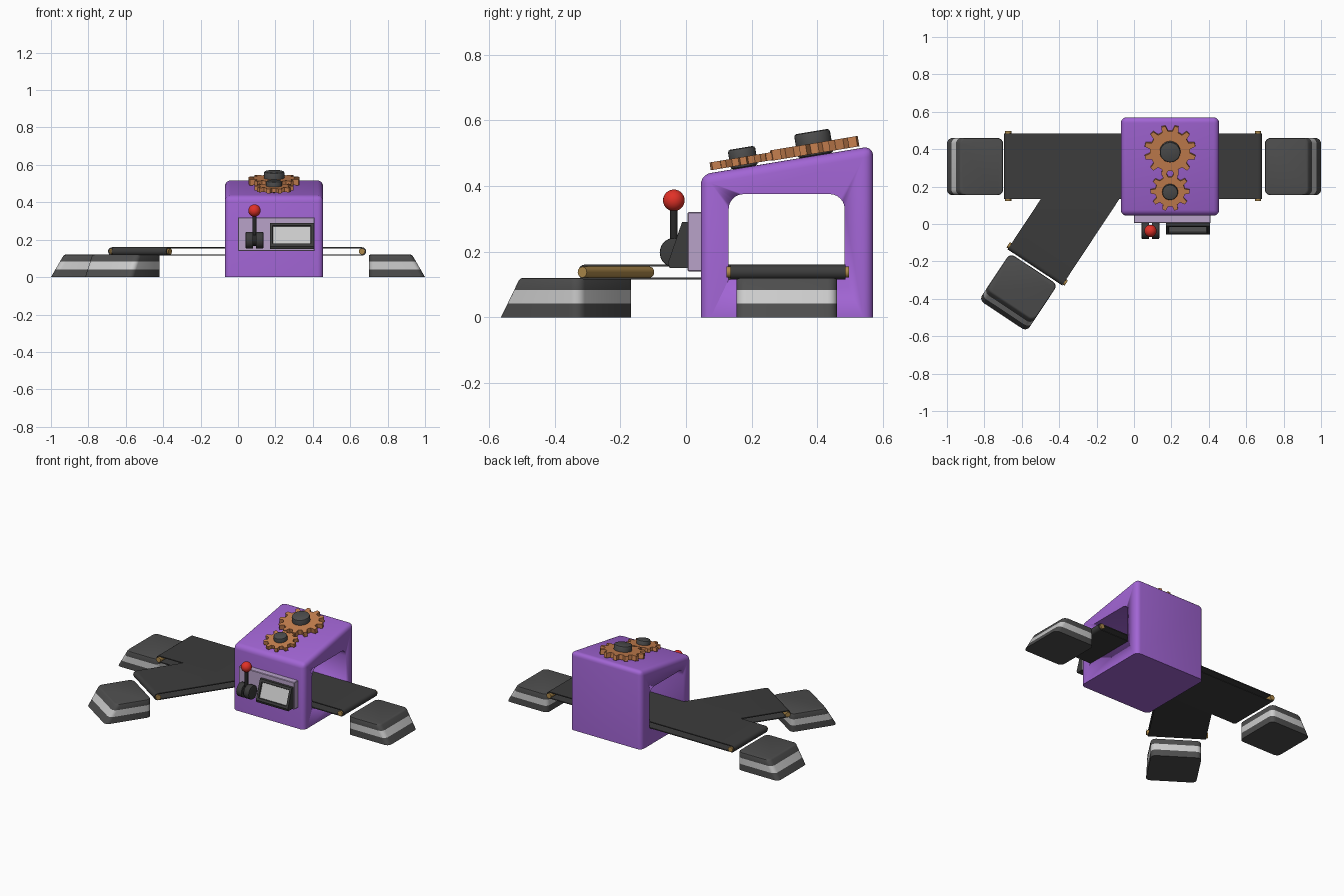
import bpy, bmesh, math
from math import sin, cos, pi, radians
from mathutils import Matrix, Vector

if "Cube" in bpy.data.objects:
    bpy.data.objects.remove(bpy.data.objects["Cube"])


def mat(name, r, g, b):
    m = bpy.data.materials.new(name)
    m.diffuse_color = (r, g, b, 1)
    m.use_nodes = True
    m.node_tree.nodes["Principled BSDF"].inputs["Base Color"].default_value = m.diffuse_color
    return m


PURPLE = mat("purple", 0.36, 0.13, 0.66)
LILAC = mat("lilac", 0.48, 0.36, 0.58)
DARK = mat("dark_grey", 0.075, 0.075, 0.075)
BELT = mat("belt_black", 0.045, 0.045, 0.045)
BLACK = mat("black", 0.02, 0.02, 0.02)
LIGHT = mat("light_grey", 0.55, 0.55, 0.55)
COPPER = mat("copper", 0.58, 0.22, 0.08)
BRASS = mat("brass", 0.42, 0.25, 0.07)
RED = mat("red", 0.75, 0.03, 0.02)


def finish(name, bm, mats, matrix=Matrix(), angle=35):
    bmesh.ops.recalc_face_normals(bm, faces=bm.faces)
    bm.transform(matrix)
    me = bpy.data.meshes.new(name)
    bm.to_mesh(me)
    bm.free()
    for m in mats:
        me.materials.append(m)
    ob = bpy.data.objects.new(name, me)
    bpy.context.collection.objects.link(ob)
    bpy.ops.object.select_all(action='DESELECT')
    ob.select_set(True)
    bpy.context.view_layer.objects.active = ob
    bpy.ops.object.shade_smooth_by_angle(angle=radians(angle))
    return ob


def loft(rings, closed=False):
    """Skin a list of equal rings; cap the ends unless closed."""
    bm = bmesh.new()
    vs = [[bm.verts.new(p) for p in ring] for ring in rings]
    n, k = len(vs[0]), len(vs)
    for a in range(k if closed else k - 1):
        for i in range(n):
            j, b = (i + 1) % n, (a + 1) % k
            bm.faces.new((vs[a][i], vs[a][j], vs[b][j], vs[b][i]))
    if not closed:
        bm.faces.new(vs[0])
        bm.faces.new(vs[-1])
    return bm


def box(x0, x1, y0, y1, z0, z1):
    return loft([[(x0, y0, z), (x1, y0, z), (x1, y1, z), (x0, y1, z)] for z in (z0, z1)])


def bevel(bm, width, segs, test=lambda e: True):
    bmesh.ops.bevel(bm, geom=[e for e in bm.edges if test(e)], offset=width,
                    segments=segs, profile=0.5, affect='EDGES')


def cylinder(name, r, depth, m, matrix, soft=0.0, segs=24):
    bm = bmesh.new()
    bmesh.ops.create_cone(bm, cap_ends=True, segments=segs, radius1=r, radius2=r, depth=depth)
    if soft:
        bevel(bm, soft, 2, lambda e: e.calc_face_angle(0) > 1)
    return finish(name, bm, [m], matrix)


T = Matrix.Translation
ROT = lambda deg, axis: Matrix.Rotation(radians(deg), 4, axis)

# Housing with sloping roof and a tunnel for the belt
SLOPE = 0.166
roof = lambda y: 0.427 + SLOPE * y
bm = box(-0.07, 0.455, 0.045, 0.57, 0, 0.5)
for v in bm.verts:
    if v.co.z > 0.4:
        v.co.z = roof(v.co.y)
bevel(bm, 0.03, 5, lambda e: max(v.co.z for v in e.verts) > 0.1)
body = finish("housing", bm, [PURPLE])
bm = box(-0.3, 0.7, 0.13, 0.483, 0.115, 0.375)
bevel(bm, 0.045, 6, lambda e: all(v.co.z > 0.3 for v in e.verts)
      and abs(e.verts[0].co.x - e.verts[1].co.x) > 0.5)
cutter = finish("tunnel_cutter", bm, [PURPLE])
cutter.hide_render = True
mod = body.modifiers.new("tunnel", 'BOOLEAN')
mod.object, mod.solver = cutter, 'EXACT'
bpy.context.view_layer.objects.active = body
bpy.ops.object.modifier_apply(modifier="tunnel")
bpy.data.objects.remove(cutter)


# Conveyor belts: thin stadium loops running along local x
def belt_mesh(x0, x1, w=0.175):
    def ring(r, y):
        pts = []
        for cx, start in ((x1 - 0.0225, -90), (x0 + 0.0225, 90)):
            for i in range(9):
                a = radians(start + 22.5 * i)
                pts.append((cx + r * cos(a), y, r * sin(a)))
        return pts
    return loft([ring(0.0225, -w), ring(0.0225, w), ring(0.0165, w), ring(0.0165, -w)], closed=True)


MAIN = T((0, 0.31, 0.1375))
SIDE = T((-0.53, -0.232, 0.1375)) @ ROT(56.5, 'Z')
finish("main_belt", belt_mesh(-0.695, 0.685), [BELT], MAIN)
bm = belt_mesh(0, 0.9)
bm.transform(SIDE)
bmesh.ops.bisect_plane(bm, geom=bm.verts[:] + bm.edges[:] + bm.faces[:],
                       plane_co=(0, 0.136, 0), plane_no=(0, 1, 0), clear_outer=True)
finish("branch_belt", bm, [BELT])

# Brass rollers at the belt ends
for name, base, x in (("right_roller", MAIN, 0.6625), ("left_roller", MAIN, -0.6725),
                      ("branch_roller", SIDE, 0.0225)):
    cylinder(name, 0.0165, 0.372, BRASS, base @ T((x, 0, 0)) @ ROT(90, 'X'))


# End ramps with a light stripe, sloping on the outer side (local +x)
def ramp(name, matrix):
    def ring(z, inset=0.0):
        x0, x1, w, r = inset, 0.3 - 0.58 * z - inset, 0.153 - inset, 0.03
        pts = []
        for cx, cy, s in ((x1 - r, w - r, 0), (x0 + r, w - r, 90),
                          (x0 + r, r - w, 180), (x1 - r, r - w, 270)):
            for i in range(6):
                a = radians(s + 18 * i)
                pts.append((cx + r * cos(a), cy + r * sin(a), z))
        return pts
    bm = loft([ring(0), ring(0.042), ring(0.083), ring(0.113), ring(0.118, 0.002), ring(0.12, 0.007)])
    for f in bm.faces:
        f.material_index = int(0.05 < f.calc_center_median().z < 0.07 and abs(f.normal.z) < 0.9
                               and len(f.verts) == 4)
    finish(name, bm, [DARK, LIGHT], matrix)


ramp("right_ramp", T((0.70, 0.307, 0)))
ramp("left_ramp", T((-0.70, 0.307, 0)) @ ROT(180, 'Z'))
ramp("branch_ramp", T((-0.53, -0.232, 0)) @ ROT(236.5, 'Z') @ T((0.01, 0, 0)))


# Meshing gears lying on the roof
def gear(name, y, r_out, r_root, teeth, z0, z1, hub_r, hub_h, phase):
    base = T((0.193, y, roof(y))) @ ROT(math.degrees(math.atan(SLOPE)), 'X')
    pts, step = [], 2 * pi / teeth
    for i in range(teeth):
        for f, r in ((-0.29, r_root), (-0.15, r_out), (0.15, r_out), (0.29, r_root)):
            a = (i + f) * step + phase
            pts.append((r * cos(a), r * sin(a)))
    bm = loft([[(px, py, z) for px, py in pts] for z in (z0, z1)])
    finish(name, bm, [COPPER], base, 20)
    cylinder(name + "_hub", hub_r, hub_h, DARK, base @ T((0, 0, hub_h / 2)), 0.008, 32)


gear("large_gear", 0.395, 0.138, 0.108, 12, 0.006, 0.038, 0.055, 0.074, pi / 12)
gear("small_gear", 0.178, 0.105, 0.080, 10, 0.008, 0.032, 0.042, 0.060, 0)

# Control panel plate
bm = box(0, 0.41, 0.005, 0.05, 0.14, 0.32)
bevel(bm, 0.003, 1)
finish("control_panel", bm, [LILAC])

# Wedge-shaped screen with recessed display
prof = [(0.01, 0.15), (-0.05, 0.15), (-0.055, 0.165), (-0.012, 0.29), (0.01, 0.29)]
bm = loft([[(x, y, z) for y, z in prof] for x in (0.17, 0.405)])
bmesh.ops.recalc_face_normals(bm, faces=bm.faces)
face = max(bm.faces, key=lambda f: f.calc_area() if f.normal.y < -0.5 else 0)
bmesh.ops.inset_region(bm, faces=[face], thickness=0.022)
bmesh.ops.inset_region(bm, faces=[face], thickness=0.004, depth=-0.008)
face.material_index = 1
finish("screen", bm, [BELT, LIGHT])

# Lever: two hinge discs, stick and red knob
for name, x in (("lever_disc_left", 0.061), ("lever_disc_right", 0.115)):
    cylinder(name, 0.045, 0.04, BELT, T((x, -0.035, 0.197)) @ ROT(90, 'Y'), 0.004, 32)
cylinder("lever_axle", 0.03, 0.06, BLACK, T((0.088, -0.035, 0.197)) @ ROT(90, 'Y'))
cylinder("lever_stick", 0.011, 0.15, BLACK, T((0.088, -0.037, 0.27)))
bm = bmesh.new()
bmesh.ops.create_uvsphere(bm, u_segments=24, v_segments=14, radius=0.033)
finish("lever_knob", bm, [RED], T((0.088, -0.037, 0.356)))
